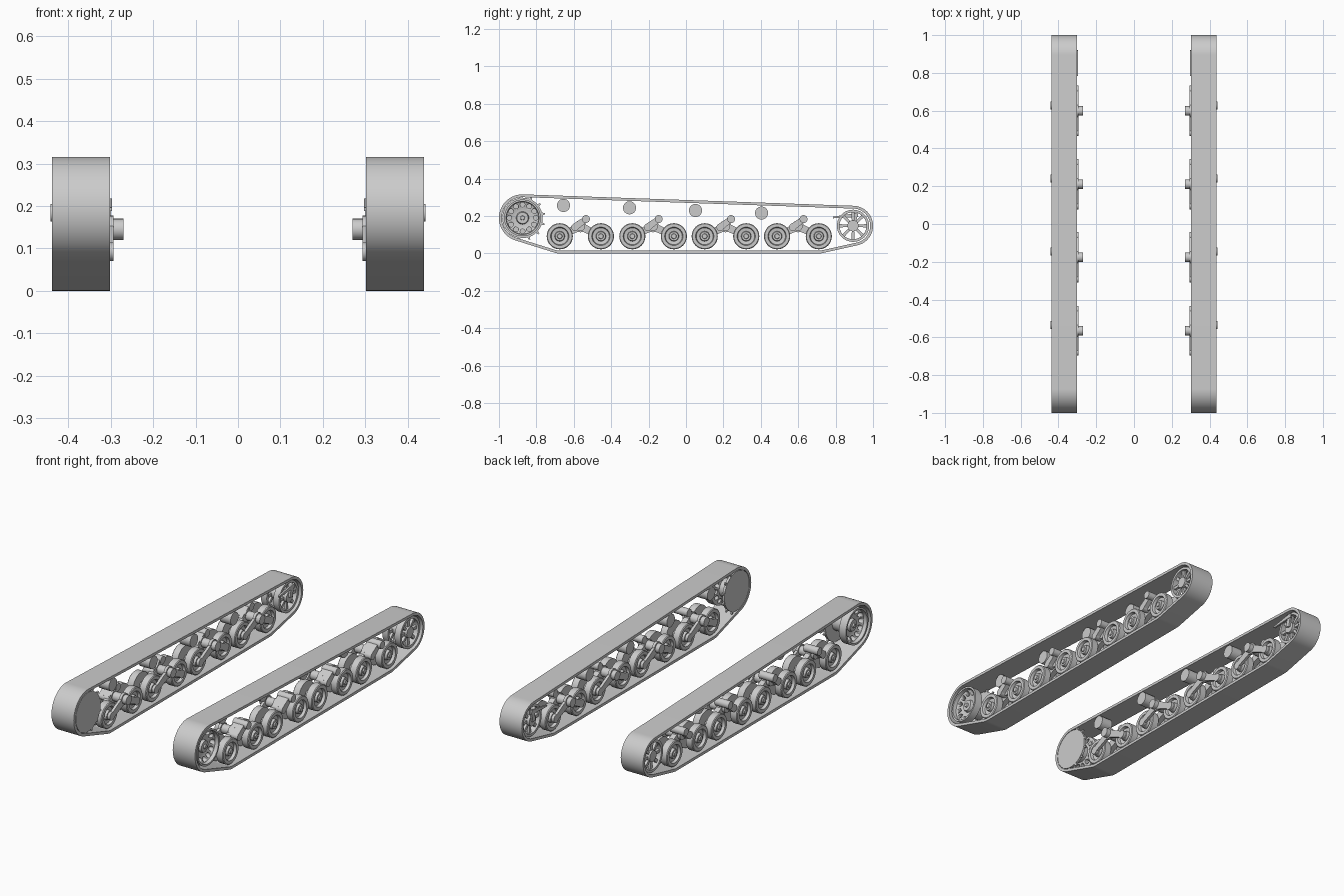
import bpy, bmesh, math
from math import sin, cos, pi, tau
from mathutils import Vector, Matrix

old = bpy.data.objects.get("Cube")
if old:
    bpy.data.objects.remove(old, do_unlink=True)

GREY = (0.6, 0.6, 0.6, 1)
mat = bpy.data.materials.new("plain grey")
mat.use_nodes = True
mat.diffuse_color = GREY
bsdf = next(n for n in mat.node_tree.nodes if n.type == 'BSDF_PRINCIPLED')
bsdf.inputs["Base Color"].default_value = GREY


def finish(name, bm, mirror=True):
    """Turn a bmesh into a smooth-by-angle object mirrored to the other side."""
    bmesh.ops.recalc_face_normals(bm, faces=bm.faces)
    me = bpy.data.meshes.new(name)
    bm.to_mesh(me)
    bm.free()
    me.materials.append(mat)
    ob = bpy.data.objects.new(name, me)
    bpy.context.collection.objects.link(ob)
    bpy.ops.object.select_all(action='DESELECT')
    ob.select_set(True)
    bpy.context.view_layer.objects.active = ob
    bpy.ops.object.shade_smooth_by_angle(angle=math.radians(35))
    if mirror:
        ob.modifiers.new("mirror", 'MIRROR').use_axis[0] = True
    return ob


def lathe(bm, profile, y, z, segs=32):
    """Closed (x, radius) profile turned about an x-parallel axis."""
    rings = []
    for x, r in profile:
        if r == 0:
            rings.append([bm.verts.new((x, y, z))] * segs)
        else:
            rings.append([bm.verts.new((x, y + r * cos(tau * i / segs), z + r * sin(tau * i / segs)))
                          for i in range(segs)])
    for a, b in zip(rings, rings[1:] + rings[:1]):
        for i in range(segs):
            j = (i + 1) % segs
            quad = list(dict.fromkeys((a[i], a[j], b[j], b[i])))
            if len(quad) > 2:
                bm.faces.new(quad)


def rod(bm, x0, x1, r, y, z, segs=24):
    lathe(bm, [(x0, 0), (x0, r), (x1, r), (x1, 0)], y, z, segs)


def plate(bm, outline, x0, x1):
    """Side-on (y, z) outline given thickness along x."""
    a = [bm.verts.new((x0, y, z)) for y, z in outline]
    b = [bm.verts.new((x1, y, z)) for y, z in outline]
    bm.faces.new(a)
    bm.faces.new(b[::-1])
    for i in range(len(a)):
        j = (i + 1) % len(a)
        bm.faces.new((a[i], a[j], b[j], b[i]))


def bar(bm, p, q, w0, w1, x0, x1):
    """Tapered bar from point p to q in the side plane."""
    p, q = Vector(p), Vector(q)
    n = (q - p).normalized().orthogonal()
    plate(bm, [p + n * w0, q + n * w1, q - n * w1, p - n * w0], x0, x1)


def hull(points):
    """Convex outline of 2D points."""
    pts = sorted(set(points))

    def half(seq):
        out = []
        for p in seq:
            while len(out) > 1 and ((out[-1][0] - out[-2][0]) * (p[1] - out[-2][1])
                                    - (out[-1][1] - out[-2][1]) * (p[0] - out[-2][0])) <= 0:
                out.pop()
            out.append(p)
        return out[:-1]
    return half(pts) + half(pts[::-1])


SPROCKET, IDLER = (-0.874, 0.19), (0.893, 0.148)
WHEELS = [-0.675, -0.455, -0.287, -0.065, 0.1, 0.322, 0.487, 0.71]
WZ = 0.092

# Track belt: a band wrapped around sprocket, idler and end road wheels
circles = [(*SPROCKET, 0.126), (*IDLER, 0.107), (WHEELS[0], WZ, WZ), (WHEELS[-1], WZ, WZ)]
outer = hull([(round(y + r * cos(tau * i / 64), 5), round(z + r * sin(tau * i / 64), 5))
              for y, z, r in circles for i in range(64)])
bm = bmesh.new()
loops = []
N = len(outer)
for x, inset in ((0.302, 0), (0.438, 0), (0.438, 0.015), (0.302, 0.015)):
    loop = []
    for i, p in enumerate(outer):
        t = (Vector(outer[(i + 1) % N]) - Vector(p)).normalized() + \
            (Vector(p) - Vector(outer[i - 1])).normalized()
        t.normalize()
        loop.append(bm.verts.new((x, p[0] - t.y * inset, p[1] + t.x * inset)))
    loops.append(loop)
for a, b in zip(loops, loops[1:] + loops[:1]):
    for i in range(N):
        j = (i + 1) % N
        bm.faces.new((a[i], a[j], b[j], b[i]))
finish("track_belt", bm)

# Drive sprocket: dished outer wheel with a ring of holes
sy, sz = SPROCKET
bm = bmesh.new()
lathe(bm, [(0.375, 0), (0.375, 0.05), (0.39, 0.098), (0.432, 0.098), (0.432, 0.088), (0.412, 0.086),
           (0.395, 0.05), (0.395, 0.034), (0.41, 0.03), (0.41, 0.012), (0.418, 0.01), (0.418, 0)], sy, sz, 48)
sprocket = finish("sprocket_wheel", bm, mirror=False)
bm = bmesh.new()
for i in range(12):
    a = tau * i / 12
    rod(bm, 0.36, 0.45, 0.0125, sy + 0.071 * cos(a), sz + 0.071 * sin(a), 16)
cutter = finish("hole_cutter", bm, mirror=False)
cutter.hide_render = True
cut = sprocket.modifiers.new("holes", 'BOOLEAN')
cut.operation, cut.solver, cut.object = 'DIFFERENCE', 'EXACT', cutter
bpy.context.view_layer.objects.active = sprocket
bpy.ops.object.modifier_apply(modifier=cut.name)
bpy.data.objects.remove(cutter, do_unlink=True)
sprocket.modifiers.new("mirror", 'MIRROR').use_axis[0] = True

# Sprocket drum, solid inner disc and teeth
bm = bmesh.new()
rod(bm, 0.31, 0.38, 0.05, sy, sz)
rod(bm, 0.302, 0.315, 0.108, sy, sz, 48)
for i in range(13):
    a = tau * (i + 0.4) / 13
    d = Vector((cos(a), sin(a)))
    c = Vector(SPROCKET)
    bar(bm, c + d * 0.1, c + d * 0.122, 0.009, 0.004, 0.304, 0.313)
finish("sprocket_drum", bm)

# Idler wheel: rim, hub and spokes
iy, iz = IDLER
bm = bmesh.new()
for x0, x1 in ((0.315, 0.35), (0.39, 0.425)):
    lathe(bm, [(x0, 0.086), (x1, 0.086), (x1, 0.072), (x0, 0.072)], iy, iz, 40)
    for i in range(8):
        a = tau * (i + 0.5) / 8 + pi / 8
        d = Vector((cos(a), sin(a)))
        bar(bm, Vector(IDLER) + d * 0.02, Vector(IDLER) + d * 0.075, 0.006, 0.009, x0 + 0.01, x1 - 0.01)
rod(bm, 0.31, 0.425, 0.03, iy, iz)
finish("idler_wheel", bm)

# Idler tension bracket on the inner side
bm = bmesh.new()
bar(bm, (0.785, 0.192), (0.92, 0.206), 0.004, 0.012, 0.297, 0.307)
bar(bm, (0.905, 0.205), (0.893, 0.148), 0.012, 0.012, 0.3, 0.31)
finish("idler_bracket", bm)

# Paired road wheels with a recessed face and hub
bm = bmesh.new()
for y in WHEELS:
    for s in (1, -1):
        prof = [(0.02, 0), (0.02, 0.07), (0.056, 0.07), (0.06, 0.066), (0.06, 0.049), (0.045, 0.045),
                (0.042, 0.027), (0.058, 0.024), (0.058, 0.014), (0.064, 0.012), (0.064, 0)]
        lathe(bm, [(0.37 + s * x, r) for x, r in prof], y, WZ)
    rod(bm, 0.305, 0.43, 0.01, y, WZ, 16)
finish("road_wheels", bm)

# Bogies: rocker beams, hull pivot and spring unit between each wheel pair
bm = bmesh.new()
for a, b in zip(WHEELS[::2], WHEELS[1::2]):
    mid = (a + b) / 2
    for x0, x1 in ((0.294, 0.309), (0.355, 0.385)):
        for y in (a, b):
            bar(bm, (y, WZ), (mid, 0.145), 0.016, 0.022, x0, x1)
            rod(bm, x0, x1, 0.022, y, WZ)
        rod(bm, x0, x1, 0.032, mid, 0.145)
    rod(bm, 0.27, 0.4, 0.025, mid, 0.145)
    rod(bm, 0.355, 0.442, 0.021, mid + 0.03, 0.184)
    bar(bm, (mid - 0.03, 0.14), (mid + 0.03, 0.184), 0.019, 0.015, 0.36, 0.425)
    rod(bm, 0.36, 0.425, 0.02, mid - 0.028, 0.14)
finish("bogie_units", bm)

# Return rollers under the top run
bm = bmesh.new()
for y, z in ((-0.655, 0.257), (-0.302, 0.244), (0.051, 0.23), (0.404, 0.216)):
    rod(bm, 0.304, 0.37, 0.035, y, z, 32)
finish("return_rollers", bm)
